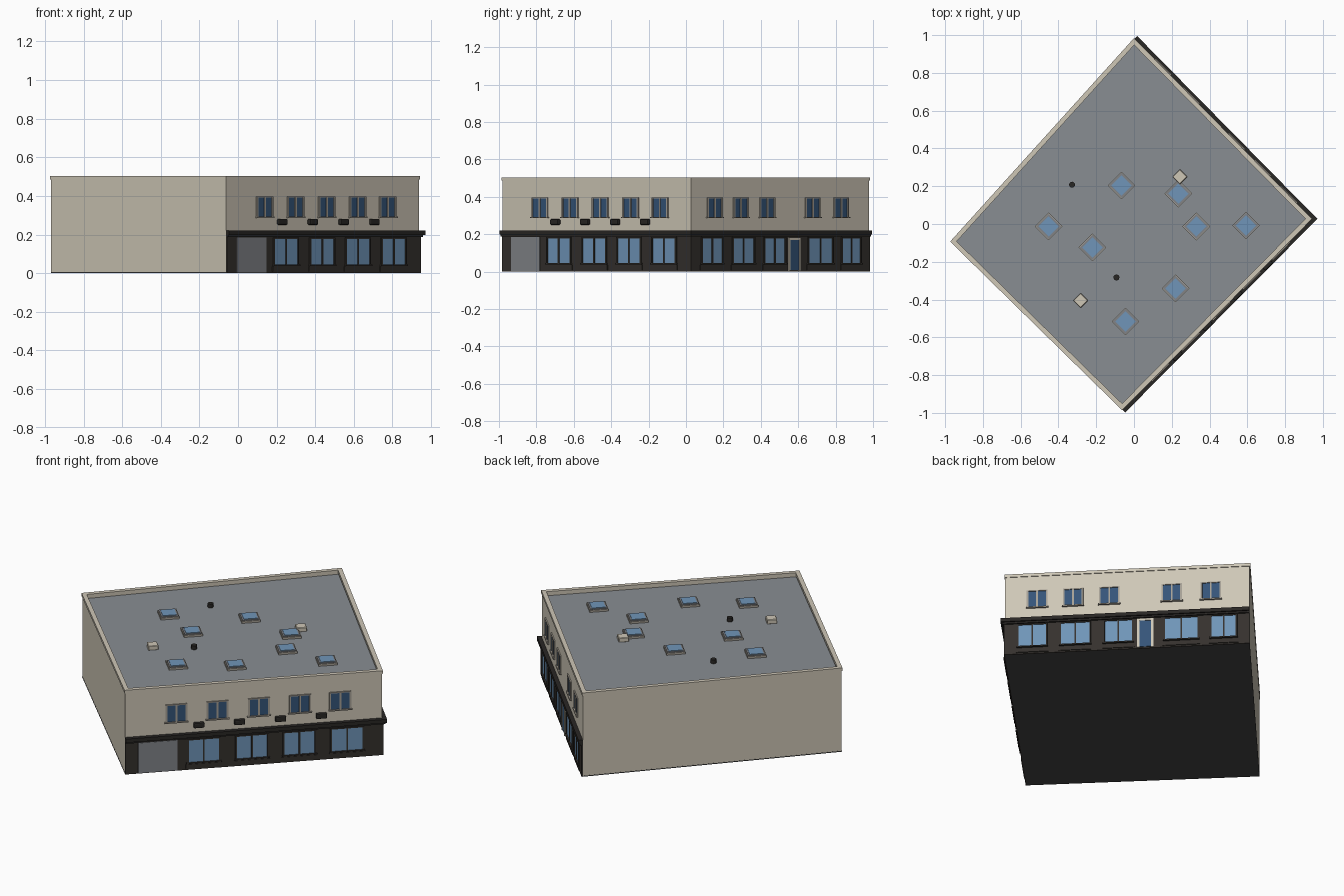
import bpy, bmesh
from mathutils import Vector
from math import radians

if "Cube" in bpy.data.objects:
    bpy.data.objects.remove(bpy.data.objects["Cube"])


def mat(name, r, g, b):
    m = bpy.data.materials.new(name)
    m.diffuse_color = (r, g, b, 1)
    m.use_nodes = True
    m.node_tree.nodes["Principled BSDF"].inputs["Base Color"].default_value = m.diffuse_color
    return m


WALL = mat("beige_wall", .62, .57, .47)
ROOF = mat("grey_roof", .25, .27, .29)
DARK = mat("dark_shopfront", .035, .03, .026)
TRIM = mat("dark_trim", .022, .02, .018)
GLASS = mat("shop_glass", .16, .30, .48)
BLUE = mat("dark_glass", .035, .09, .19)
GREY = mat("shutter_grey", .22, .23, .25)
FRAME = mat("taupe_frame", .38, .35, .30)
BASE = mat("base_grey", .06, .06, .062)

# Footprint corners: left, bottom, right, top
L, B, R, T = [Vector(p) for p in ((-.968, -.093), (-.063, -.98), (.937, .027), (0, .978))]
PLAN = [L, B, R, T]
ROOF_Z = .478


def finish(name, bm, m):
    bmesh.ops.recalc_face_normals(bm, faces=bm.faces)
    me = bpy.data.meshes.new(name)
    bm.to_mesh(me)
    bm.free()
    me.materials.append(m)
    ob = bpy.data.objects.new(name, me)
    bpy.context.collection.objects.link(ob)
    return ob


def prism(name, pts, z0, z1, m):
    bm = bmesh.new()
    f = bm.faces.new([bm.verts.new((p[0], p[1], z0)) for p in pts])
    top = bmesh.ops.extrude_face_region(bm, geom=[f])["geom"]
    vs = [v for v in top if isinstance(v, bmesh.types.BMVert)]
    bmesh.ops.translate(bm, verts=vs, vec=(0, 0, z1 - z0))
    return finish(name, bm, m)


def offset(pts, d):
    # mitred outward offset of a counter-clockwise outline
    out = []
    for i, p in enumerate(pts):
        a = (p - pts[i - 1]).normalized()
        b = (pts[(i + 1) % len(pts)] - p).normalized()
        na, nb = Vector((a.y, -a.x)), Vector((b.y, -b.x))
        out.append(p + (na + nb) * d / (1 + na.dot(nb)))
    return out


def ring(name, outer, inner, z0, z1, m):
    bm = bmesh.new()
    loops = [[bm.verts.new((p.x, p.y, z)) for p in pts]
             for pts, z in ((outer, z0), (outer, z1), (inner, z1), (inner, z0))]
    for k in range(4):
        a, b = loops[k], loops[(k + 1) % 4]
        for i in range(4):
            j = (i + 1) % 4
            bm.faces.new((a[i], a[j], b[j], b[i]))
    return finish(name, bm, m)


def wall_box(name, wall, f0, f1, z0, z1, d0, d1, m):
    # box on a facade: f = fraction along it, d = distance out of the wall
    a, b = wall
    t = (b - a).normalized()
    n = Vector((t.y, -t.x))
    p, q = a.lerp(b, f0), a.lerp(b, f1)
    return prism(name, [p + n * d0, q + n * d0, q + n * d1, p + n * d1], z0, z1, m)


def window(name, wall, f0, f1, z0, z1, d, glass, frame, w):
    # two panes with jambs, mullion, head and sill
    mid = (f0 + f1) / 2
    wall_box(name + "_glass", wall, f0, f1, z0, z1, d - .003, d + .002, glass)
    for i, c in enumerate((f0, mid, f1)):
        wall_box(f"{name}_post_{i}", wall, c - w / 2, c + w / 2, z0, z1, d - .003, d + .007, frame)
    wall_box(name + "_head", wall, f0 - w / 2, f1 + w / 2, z1, z1 + .006, d - .003, d + .007, frame)
    wall_box(name + "_sill", wall, f0 - w, f1 + w, z0 - .007, z0, d - .003, d + .011, frame)


# Main body, roof edge
prism("base_slab", offset(PLAN, .001), 0, .005, BASE)
prism("building_walls", PLAN, .005, ROOF_Z - .004, WALL)
prism("roof_deck", offset(PLAN, -.01), ROOF_Z - .005, ROOF_Z, ROOF)
ring("parapet", PLAN, offset(PLAN, -.018), ROOF_Z - .004, .487, WALL)
ring("parapet_coping", offset(PLAN, .004), offset(PLAN, -.021), .486, .504, WALL)

# Shopfront and cornice wrapping the two street sides
for name, z0, z1, d, m in (("shopfront", 0, .19, .007, DARK),
                           ("cornice_lower", .188, .202, .016, TRIM),
                           ("cornice_upper", .198, .22, .024, TRIM)):
    n1, n2 = Vector((.7071, -.7071)) * d, Vector((.7071, .7071)) * d
    corner = R + Vector((1.4142 * d, 0))
    prism(name, [B, B + n1, corner, T + n2, T, R], z0, z1, m)

south, east = (B, R), (R, T)

# Shop windows with panels below
shops = [(south, s) for s in ((.243, .367), (.43, .555), (.615, .74), (.80, .926))]
shops += [(east, s) for s in ((.053, .17), (.227, .348), (.405, .522), (.652, .79), (.842, .947))]
for i, (w, (a, b)) in enumerate(shops):
    window(f"shop_window_{i}", w, a, b, .045, .178, .007, GLASS, DARK, .006)
    wall_box(f"shop_panel_{i}", w, a - .008, b + .008, .008, .034, .006, .012, DARK)

# Upper windows
uppers = [(south, s) for s in ((.16, .238), (.32, .398), (.481, .559), (.642, .72), (.798, .876))]
uppers += [(east, s) for s in ((.092, .17), (.24, .316), (.387, .465), (.643, .72), (.803, .88))]
for i, (w, (a, b)) in enumerate(uppers):
    window(f"upper_window_{i}", w, a, b, .293, .391, 0, BLUE, FRAME, .007)

# Shutter and entrance door
wall_box("roller_shutter", south, .05, .203, .003, .184, .005, .010, GREY)
wall_box("door_leaf", east, .55, .598, .008, .17, .006, .011, BLUE)
for i, (a, b, z0, z1) in enumerate(((.54, .55, .003, .18), (.598, .608, .003, .18), (.54, .608, .17, .182))):
    wall_box(f"door_frame_{i}", east, a, b, z0, z1, .006, .014, WALL)

# Wall lamps between the upper windows
for i, f in enumerate((.286, .444, .604, .763)):
    ob = wall_box(f"wall_lamp_{i}", south, f - .021, f + .021, .25, .281, -.002, .022, TRIM)
    bv = ob.modifiers.new("bevel", "BEVEL")
    bv.width, bv.segments = .006, 2


def roof_box(name, x, y, half, z0, z1, m):
    h = half * 1.4142
    c = Vector((x, y))
    return prism(name, [c + Vector(v) * h for v in ((-1, 0), (0, -1), (1, 0), (0, 1))], z0, z1, m)


# Skylights
for i, (x, y) in enumerate(((-.066, .204), (.235, .161), (-.452, -.013), (-.22, -.124),
                            (.33, -.013), (.593, -.008), (.22, -.341), (-.045, -.516))):
    roof_box(f"skylight_curb_{i}", x, y, .052, ROOF_Z - .002, .490, FRAME)
    roof_box(f"skylight_rim_{i}", x, y, .047, .490, .494, GREY)
    roof_box(f"skylight_glass_{i}", x, y, .038, .493, .497, GLASS)

# Roof units and vents
for i, (x, y) in enumerate(((.243, .25), (-.283, -.405))):
    ob = roof_box(f"roof_unit_{i}", x, y, .028, ROOF_Z - .002, .503, WALL)
    ob.modifiers.new("bevel", "BEVEL").width = .003
for i, (x, y) in enumerate(((-.328, .208), (-.093, -.283))):
    bpy.ops.mesh.primitive_cylinder_add(vertices=12, radius=.016, depth=.024, location=(x, y, .489))
    ob = bpy.context.object
    ob.name = f"roof_vent_{i}"
    ob.data.materials.append(TRIM)
    bpy.ops.object.shade_smooth_by_angle(angle=radians(40))
